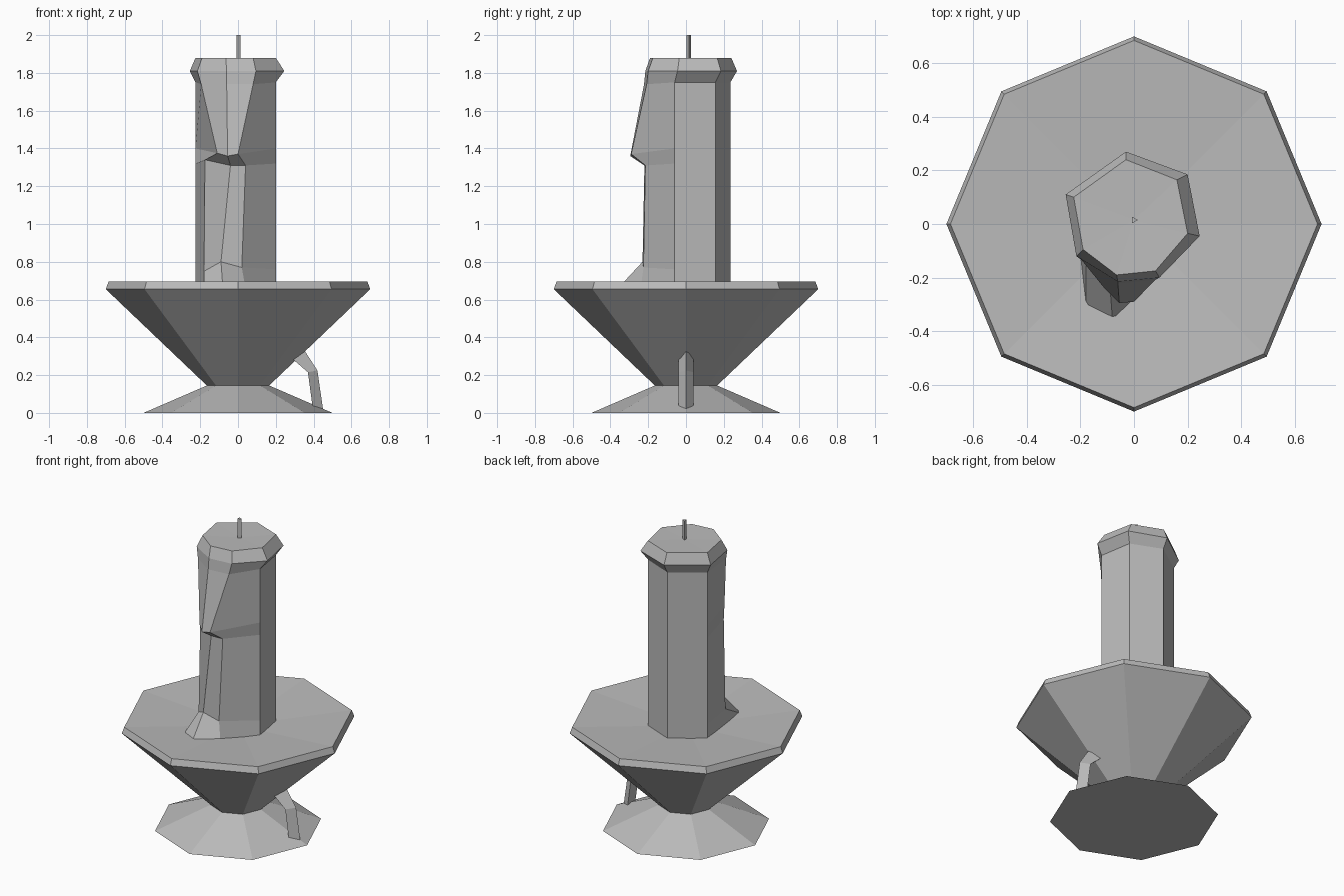
import bpy
import bmesh
from math import cos, sin, pi

cube = bpy.data.objects.get("Cube")
if cube:
    bpy.data.objects.remove(cube, do_unlink=True)

grey = bpy.data.materials.new("plain grey")
grey.use_nodes = True
grey.diffuse_color = (0.5, 0.5, 0.5, 1)
grey.node_tree.nodes["Principled BSDF"].inputs["Base Color"].default_value = (0.5, 0.5, 0.5, 1)


def loft(name, rings, dip=None):
    """Skin a stack of equal rings; dip closes the top with a fan to that point."""
    bm = bmesh.new()
    loops = [[bm.verts.new(p) for p in ring] for ring in rings]
    n = len(loops[0])
    for low, high in zip(loops, loops[1:]):
        for i in range(n):
            j = (i + 1) % n
            bm.faces.new((low[i], low[j], high[j], high[i]))
    bm.faces.new(loops[0][::-1])
    if dip:
        tip = bm.verts.new(dip)
        for i in range(n):
            bm.faces.new((loops[-1][i], loops[-1][(i + 1) % n], tip))
    else:
        bm.faces.new(loops[-1])
    bmesh.ops.recalc_face_normals(bm, faces=bm.faces)
    mesh = bpy.data.meshes.new(name)
    bm.to_mesh(mesh)
    bm.free()
    mesh.materials.append(grey)
    obj = bpy.data.objects.new(name, mesh)
    bpy.context.collection.objects.link(obj)
    return obj


def circle(r, z, n=8, y=0):
    return [(r * cos(2 * pi * i / n), y + r * sin(2 * pi * i / n), z) for i in range(n)]


# Foot, bowl and shallow dish
profile = [(0.5, 0), (0.165, 0.145), (0.7, 0.655), (0.685, 0.695)]
loft("holder", [circle(r, z) for r, z in profile], dip=(0, 0, 0.65))

# Candle: plain back and sides, with wax running down the three front corners
sides = [(0.2, -0.06), (0.165, 0.155), (-0.03, 0.235), (-0.225, 0.1)]


def candle_ring(z, left, middle, right):
    return [left, middle, right] + [(x, y, z) for x, y in sides]


lip = [(-0.215, -0.12), (-0.06, -0.215), (0.095, -0.2),
       (0.245, -0.045), (0.2, 0.185), (-0.03, 0.27), (-0.255, 0.11)]
top = [(-0.19, -0.095), (-0.065, -0.19), (0.08, -0.175),
       (0.2, -0.035), (0.16, 0.165), (-0.03, 0.24), (-0.225, 0.1)]
loft("candle", [
    candle_ring(0.65, (-0.18, -0.31, 0.66), (-0.08, -0.36, 0.66), (0.04, -0.24, 0.66)),
    candle_ring(0.76, (-0.18, -0.15, 0.75), (-0.09, -0.23, 0.8), (0.02, -0.225, 0.77)),
    candle_ring(1.32, (-0.175, -0.14, 1.34), (-0.04, -0.22, 1.31), (0.04, -0.215, 1.31)),
    candle_ring(1.4, (-0.11, -0.24, 1.375), (-0.055, -0.295, 1.36), (0, -0.29, 1.37)),
    candle_ring(1.75, (-0.195, -0.135, 1.74), (-0.06, -0.222, 1.74), (0.08, -0.208, 1.74)),
    [(x, y, 1.81) for x, y in lip],
    [(x, y, 1.88) for x, y in top],
], dip=(0, 0.015, 1.875))

# Wick
loft("wick", [circle(0.014, z, 3, 0.015) for z in (1.86, 2)])

# Handle: three-sided bar, flat inside and ridged outside
path = [((0.26, 0.31), (0.32, 0.38)), ((0.37, 0.215), (0.42, 0.225)), ((0.395, 0.03), (0.45, 0.02))]
loft("handle", [[(a[0], -0.04, a[1]), (b[0], 0, b[1]), (a[0], 0.04, a[1])] for a, b in path])
